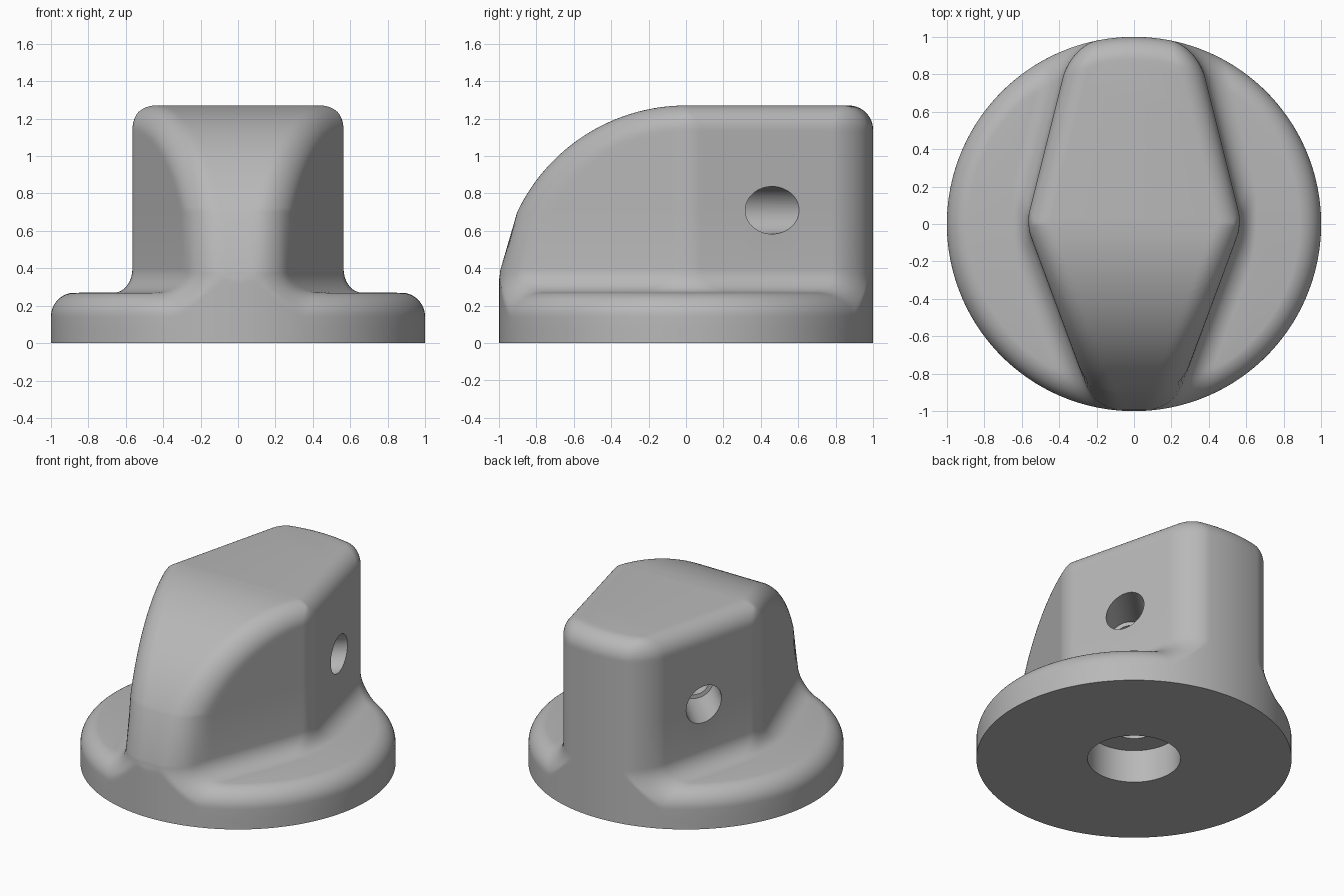
import bpy, bmesh
from math import hypot, sin, cos, pi, radians
from mathutils import Matrix, Vector

cube = bpy.data.objects.get("Cube")
if cube:
    bpy.data.objects.remove(cube)

BASE_H, TOP_H, FILLET = 0.27, 1.27, 0.13
CENTRE_Y = 0.4          # rays for each level start on this axis
STEPS = 400

grey = bpy.data.materials.new("plain grey")
grey.use_nodes = True
grey.diffuse_color = (0.48, 0.48, 0.48, 1)
grey.node_tree.nodes["Principled BSDF"].inputs["Base Color"].default_value = (0.48, 0.48, 0.48, 1)


def round_and(a, b, r):
    """Intersection of two distances with a rounded edge."""
    return min(-r, max(a, b)) + hypot(max(r + a, 0), max(r + b, 0))


def round_or(a, b, r):
    """Union of two distances with a filleted corner."""
    return max(r, min(a, b)) - hypot(max(r - a, 0), max(r - b, 0))


def side_plane(x, y, slope):
    return (abs(x) + slope * y - 0.576) / hypot(1, slope)


def knob_distance(x, y, z):
    rim = hypot(x, y) - 1
    # Diamond-plan grip: flat top at the back, quarter-round front
    sides = round_and(side_plane(x, y, 0.25), side_plane(x, y, -0.37), 0.04)
    if y > 0:
        crown = z - TOP_H
    elif z > BASE_H:
        crown = hypot(y, z - BASE_H) - 1
    else:
        crown = -y - 1
    grip = round_and(sides, crown, FILLET)
    grip = round_and(grip, rim, FILLET) if y > 0 else max(grip, rim)
    # Round-edged disc, filleted to the grip and kept within the rim
    disc = round_and(rim, z - BASE_H, FILLET)
    return max(round_or(grip, disc, FILLET), rim)


def surface_point(angle, z):
    dx, dy = sin(angle), cos(angle)
    near, far = 0.0, 1.6
    for _ in range(22):
        mid = (near + far) / 2
        if knob_distance(dx * mid, CENTRE_Y + dy * mid, z) < 0:
            near = mid
        else:
            far = mid
    return Vector((dx * near, CENTRE_Y + dy * near, z))


# Levels bunch up where the surface turns flat
levels = {0.0, 0.07}
for i in range(12):
    t = i / 12 * pi / 2
    levels.add(BASE_H - FILLET + FILLET * sin(t))
    levels.add(BASE_H + FILLET * (1 - cos(t + 0.06)))
for i in range(17, 60):
    levels.add(BASE_H + sin(i / 60 * pi / 2))
    if i % 5 == 0:
        levels.add(TOP_H - FILLET * (1 - sin(i / 60 * pi / 2)))
levels = sorted(levels)

# Knob body lofted through the levels
bm = bmesh.new()
rings = [[bm.verts.new(surface_point(2 * pi * k / STEPS, z)) for k in range(STEPS)]
         for z in levels]
for low, high in zip(rings, rings[1:]):
    for k in range(STEPS):
        n = (k + 1) % STEPS
        bm.faces.new((low[k], low[n], high[n], high[k]))
bm.faces.new(rings[0])
for v in rings[-1]:
    v.co.z = TOP_H
bm.faces.new(rings[-1])
bmesh.ops.recalc_face_normals(bm, faces=bm.faces)
mesh = bpy.data.meshes.new("knob_body")
bm.to_mesh(mesh)
bm.free()
mesh.materials.append(grey)
knob = bpy.data.objects.new("knob_body", mesh)
bpy.context.collection.objects.link(knob)
bpy.context.view_layer.objects.active = knob


def drill(start, end, radius):
    """Cut a round hole between two points."""
    start, end = Vector(start), Vector(end)
    axis = end - start
    bpy.ops.mesh.primitive_cylinder_add(vertices=64, radius=radius, depth=axis.length)
    cutter = bpy.context.object
    cutter.name = "hole_cutter"
    cutter.hide_render = True
    cutter.data.materials.append(grey)
    cutter.matrix_world = (Matrix.Translation((start + end) / 2)
                           @ axis.to_track_quat("Z", "Y").to_matrix().to_4x4())
    cut = knob.modifiers.new("hole", "BOOLEAN")
    cut.operation = "DIFFERENCE"
    cut.solver = "EXACT"
    cut.object = cutter
    bpy.context.view_layer.objects.active = knob
    bpy.ops.object.modifier_apply(modifier=cut.name)
    bpy.data.objects.remove(cutter)


# Stepped shaft bore from below
drill((0, 0, -0.1), (0, 0, 0.23), 0.295)
drill((0, 0, 0.1), (0, 0, 0.95), 0.14)

# Pair of stepped screw holes aimed at the shaft
for side in (-1, 1):
    aim = Vector((side, 1, 0)).normalized()
    height = Vector((0, 0, 0.71))
    drill(height + aim * 0.29, height + aim * 0.95, 0.127)
    drill(height + aim * 0.05, height + aim * 0.4, 0.1)

bpy.ops.object.select_all(action="DESELECT")
knob.select_set(True)
bpy.context.view_layer.objects.active = knob
bpy.ops.object.shade_smooth_by_angle(angle=radians(35))
